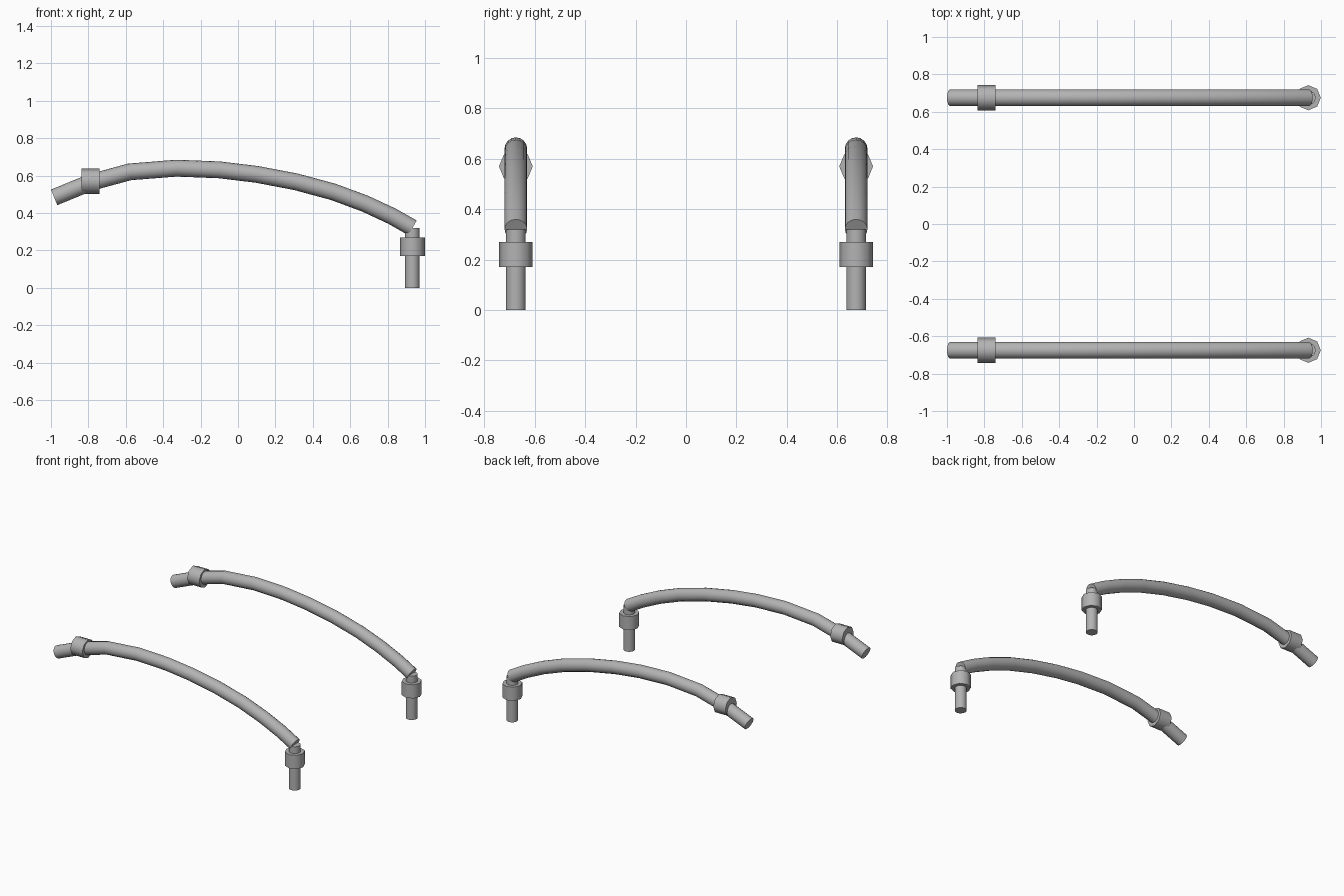
import bpy, bmesh, math
from mathutils import Vector

if "Cube" in bpy.data.objects:
    bpy.data.objects.remove(bpy.data.objects["Cube"])

grey = bpy.data.materials.new("hose_grey")
grey.diffuse_color = (0.45, 0.45, 0.45, 1)
grey.use_nodes = True
grey.node_tree.nodes["Principled BSDF"].inputs["Base Color"].default_value = grey.diffuse_color


def sweep(name, path, radius, sides, y, smooth_angle):
    """Round tube along an (x, z) path at depth y, closed at both ends."""
    pts = [Vector((x, y, z)) for x, z in path]
    bm = bmesh.new()
    rings = []
    for i, p in enumerate(pts):
        before = (p - pts[i - 1]).normalized() if i else Vector()
        after = (pts[i + 1] - p).normalized() if i < len(pts) - 1 else Vector()
        t = (before + after).normalized()
        side = Vector((0, 1, 0))
        up = t.cross(side)
        rings.append([bm.verts.new(p + radius * (math.cos(a) * side + math.sin(a) * up))
                      for a in (2 * math.pi * k / sides for k in range(sides))])
    for a, b in zip(rings, rings[1:]):
        for k in range(sides):
            n = (k + 1) % sides
            bm.faces.new((a[k], a[n], b[n], b[k]))
    bm.faces.new(rings[0])
    bm.faces.new(rings[-1])
    bmesh.ops.recalc_face_normals(bm, faces=bm.faces)
    mesh = bpy.data.meshes.new(name)
    bm.to_mesh(mesh)
    bm.free()
    mesh.materials.append(grey)
    obj = bpy.data.objects.new(name, mesh)
    bpy.context.collection.objects.link(obj)
    bpy.ops.object.select_all(action='DESELECT')
    obj.select_set(True)
    bpy.context.view_layer.objects.active = obj
    bpy.ops.object.shade_smooth_by_angle(angle=math.radians(smooth_angle))
    return obj


hose_path = [(-0.983, 0.484), (-0.79, 0.563), (-0.58, 0.62), (-0.33, 0.64),
             (-0.1, 0.631), (0.1, 0.607), (0.31, 0.567), (0.51, 0.513),
             (0.68, 0.45), (0.824, 0.383), (0.933, 0.321)]

for label, y in (("front", -0.675), ("back", 0.675)):
    # arched hose
    sweep(label + "_hose", hose_path, 0.045, 16, y, 40)
    # upright pipe under the low end
    sweep(label + "_upright_pipe", [(0.932, 0), (0.932, 0.32)], 0.039, 16, y, 40)
    # octagonal collars
    sweep(label + "_upright_collar", [(0.932, 0.17), (0.932, 0.27)], 0.067, 8, y, 50)
    sweep(label + "_hose_collar", [(-0.837, 0.57), (-0.74, 0.57)], 0.067, 8, y, 50)
